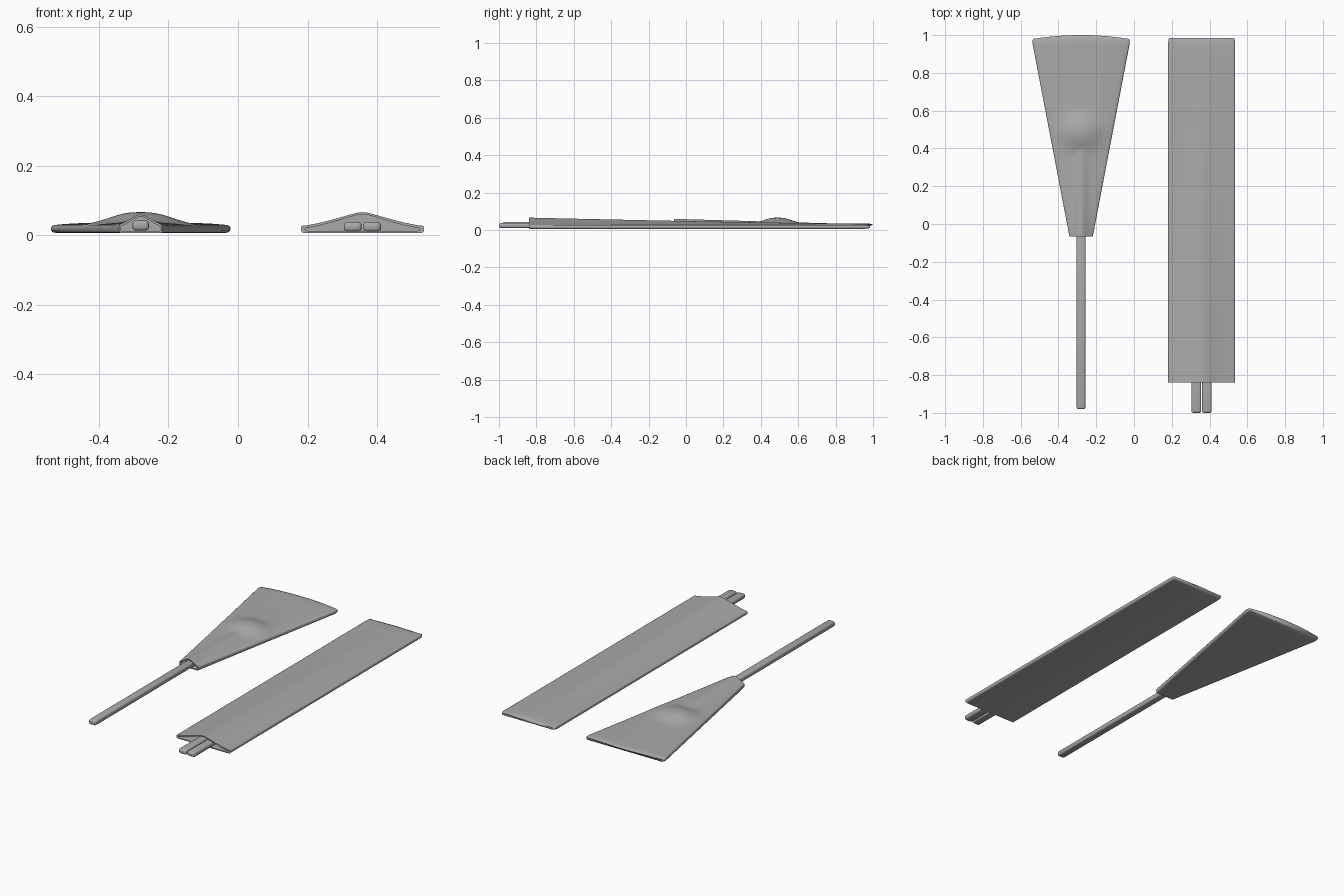
import bpy, bmesh, math

cube = bpy.data.objects.get("Cube")
if cube:
    bpy.data.objects.remove(cube, do_unlink=True)

grey = bpy.data.materials.new("plain grey")
colour = (0.4, 0.4, 0.4, 1)
grey.diffuse_color = colour
grey.use_nodes = True
grey.node_tree.nodes["Principled BSDF"].inputs["Base Color"].default_value = colour


def finish(name, bm, angle):
    bmesh.ops.recalc_face_normals(bm, faces=bm.faces)
    mesh = bpy.data.meshes.new(name)
    bm.to_mesh(mesh)
    bm.free()
    obj = bpy.data.objects.new(name, mesh)
    bpy.context.collection.objects.link(obj)
    mesh.materials.append(grey)
    bpy.ops.object.select_all(action='DESELECT')
    obj.select_set(True)
    bpy.context.view_layer.objects.active = obj
    bpy.ops.object.shade_smooth_by_angle(angle=math.radians(angle))
    return obj


def sheath(name, cx, stations, half_width, top, bow, pocket, columns):
    """Flat-bottomed cover lofted along y, with a hollow mouth at the front."""
    bm = bmesh.new()
    y0, y1 = stations[0], stations[-1]

    def ring(y, shrink=0.0, push=0.0):
        w = half_width(y)
        t = (y - y0) / (y1 - y0)
        thin = 1 - 0.45 * max(0, 1 - (y1 - y) / 0.03) ** 2
        pts = []
        for i in range(columns + 1):
            s = -1 + 2 * i / columns
            pts.append((s * 0.975, top(s * w, y, s)))
        pts += [(1, 0.024), (1, 0.014), (0.985, 0.008), (0.94, 0.006),
                (-0.94, 0.006), (-0.985, 0.008), (-1, 0.014), (-1, 0.024)]
        loop = []
        for s, z in pts:
            z = 0.018 + (z - 0.018) * thin
            if shrink:
                z = max(0.013, z - shrink) if z > 0.018 else z + shrink
                s *= 0.94
            yy = y + push + bow * (1 - s * s) * max(0, t) ** 8
            loop.append(bm.verts.new((cx + s * w, yy, z)))
        return loop

    # Inner pocket first, then the lip, then the outside to the far end
    rings = [ring(y0, 0.006, pocket), ring(y0, 0.006)] + [ring(y) for y in stations]
    for a, b in zip(rings, rings[1:]):
        for i in range(len(a)):
            j = (i + 1) % len(a)
            bm.faces.new((a[i], a[j], b[j], b[i]))
    bm.faces.new(rings[0])
    bm.faces.new(rings[-1])
    return finish(name, bm, 75)


def stick(name, x, ya, yb, width, z0, z1, bevel):
    """Long bar with rounded edges and tip."""
    bm = bmesh.new()
    bmesh.ops.create_cube(bm, size=1)
    for v in bm.verts:
        v.co = (x + v.co.x * width, (ya + yb) / 2 + v.co.y * (yb - ya),
                (z0 + z1) / 2 + v.co.z * (z1 - z0))
    bmesh.ops.bevel(bm, geom=bm.edges[:], offset=bevel, segments=3,
                    profile=0.5, affect='EDGES')
    return finish(name, bm, 50)


# Fan-shaped cover with a ridge over its handle and a round bump
FAN_X, FAN_FRONT, FAN_BACK = -0.28, -0.065, 0.98


def fan_width(y):
    t = (y - FAN_FRONT) / (FAN_BACK - FAN_FRONT)
    corner = max(0, 1 - (FAN_BACK - y) / 0.025) ** 2
    return 0.062 + 0.2 * t - 0.008 * corner


def fan_top(x, y, s):
    base = 0.029 + 0.007 * (1 - s ** 4)
    fade = min(1, max(0, (0.75 - y) / 0.8))
    ridge = 0.023 * fade * math.exp(-(x / 0.036) ** 2)
    r = math.hypot(x / 0.105, (y - 0.49) / 0.09)
    bump = 0.03 * math.exp(-r ** 2.6)
    return base + max(ridge, bump)


rows = 64
fan_stations = [FAN_FRONT + (FAN_BACK - FAN_FRONT) * i / rows for i in range(rows)]
fan_stations += [0.973, FAN_BACK]
sheath("fan_cover", FAN_X, fan_stations, fan_width, fan_top, 0.02, 0.05, 36)
stick("fan_handle", FAN_X, -0.98, 0.1, 0.047, 0.013, 0.043, 0.01)

# Long rectangular sleeve, tented over the pair of sticks at its mouth
SLEEVE_X, MOUTH, SLEEVE_BACK = 0.358, -0.84, 0.985


def sleeve_width(y):
    return 0.177 - 0.005 * max(0, 1 - (SLEEVE_BACK - y) / 0.015) ** 2


def sleeve_top(x, y, s):
    t = (y - MOUTH) / (SLEEVE_BACK - MOUTH)
    ridge = 0.034 * (1 - t) ** 1.3 + 0.006
    slope = 1 - math.sqrt(s * s + 0.01)
    return 0.027 + ridge * max(0, slope) ** 1.3 * 1.12


sleeve_stations = [MOUTH, -0.825, -0.79]
sleeve_stations += [-0.7 + 0.1 * i for i in range(17)] + [0.955, 0.975, SLEEVE_BACK]
sheath("sleeve", SLEEVE_X, sleeve_stations, sleeve_width, sleeve_top, 0, 0.12, 24)

for side, offset in (("right", -0.028), ("left", 0.028)):
    stick(side + "_stick", SLEEVE_X + offset, -1.0, -0.7, 0.051, 0.01, 0.038, 0.01)
